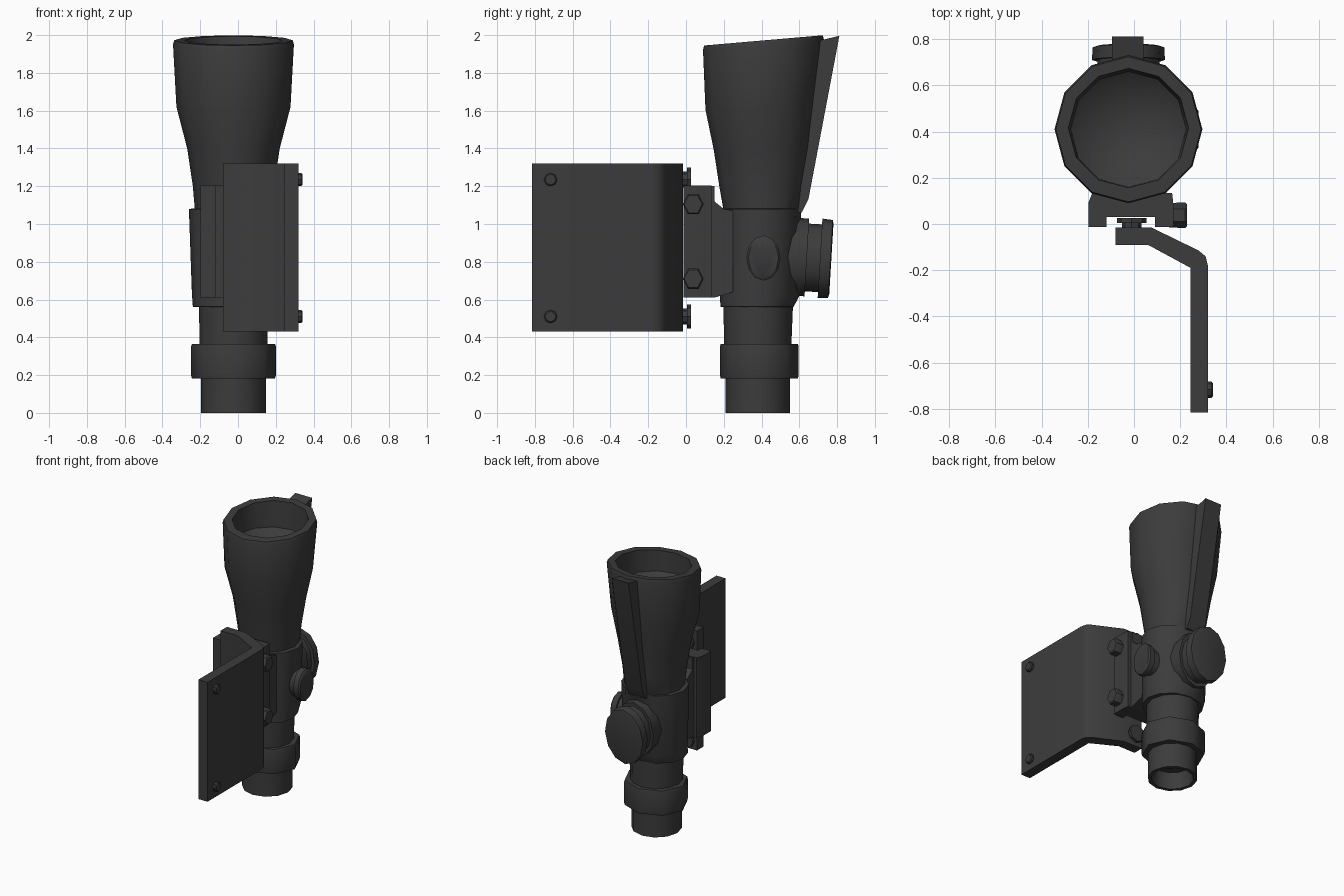
import bpy, bmesh, math
from mathutils import Matrix, Vector

black = bpy.data.materials.new("matte black")
black.diffuse_color = (0.045, 0.045, 0.045, 1)


def finish(name, bm, bevel=0, angle=40):
    bmesh.ops.recalc_face_normals(bm, faces=bm.faces)
    me = bpy.data.meshes.new(name)
    bm.to_mesh(me)
    bm.free()
    me.materials.append(black)
    ob = bpy.data.objects.new(name, me)
    bpy.context.collection.objects.link(ob)
    if bevel:
        m = ob.modifiers.new("edge", 'BEVEL')
        m.width, m.segments, m.limit_method = bevel, 1, 'ANGLE'
    bpy.ops.object.select_all(action='DESELECT')
    ob.select_set(True)
    bpy.context.view_layer.objects.active = ob
    bpy.ops.object.shade_smooth_by_angle(angle=math.radians(angle))
    return ob


def loft(name, rings, n=12, mat=None, angle=40):
    """Skin elliptical rings (z, centre y, rx, ry, slope of the ring plane)."""
    bm = bmesh.new()
    loops = []
    for z, cy, rx, ry, slope in rings:
        loop = []
        for i in range(n):
            a = 2 * math.pi * i / n
            dy = ry * math.sin(a)
            loop.append(bm.verts.new((rx * math.cos(a), cy + dy, z + slope * dy)))
        loops.append(loop)
    for a, b in zip(loops, loops[1:]):
        for i in range(n):
            j = (i + 1) % n
            bm.faces.new((a[i], a[j], b[j], b[i]))
    bm.faces.new(loops[0])
    bm.faces.new(loops[-1])
    bm.transform(mat if mat else Matrix.Translation((-0.024, 0, 0)))
    return finish(name, bm, angle=angle)


def extrude(name, pts, axis, lo, hi, bevel=0):
    """Extrude a closed outline: (x, y) along z, or (y, z) along x."""
    bm = bmesh.new()
    put = (lambda p, h: (p[0], p[1], h)) if axis == 'z' else (lambda p, h: (h, p[0], p[1]))
    a = [bm.verts.new(put(p, lo)) for p in pts]
    b = [bm.verts.new(put(p, hi)) for p in pts]
    bm.faces.new(a)
    bm.faces.new(b)
    for i in range(len(pts)):
        j = (i + 1) % len(pts)
        bm.faces.new((a[i], a[j], b[j], b[i]))
    return finish(name, bm, bevel)


def turned(name, base, direction, steps, n=12, stretch=1.0):
    """Stepped round part along a direction; steps are (distance, radius)."""
    d = Vector(direction).normalized()
    side = d.cross(Vector((0, 0, 1))).normalized()
    up = side.cross(d)
    mat = Matrix((side, up, d)).transposed().to_4x4()
    mat.translation = base
    return loft(name, [(h, 0, r, r * stretch, 0) for h, r in steps], n, mat)


# Main tube: hollow eyepiece, neck, wide body, flared bell and hollow mouth
loft("scope_tube", [
    (0.12, 0.38, 0.13, 0.13, 0), (0.0, 0.38, 0.145, 0.145, 0),
    (0.0, 0.38, 0.171, 0.171, 0), (0.2, 0.38, 0.171, 0.171, 0),
    (0.36, 0.38, 0.18, 0.178, 0), (0.56, 0.382, 0.182, 0.184, 0),
    (0.562, 0.376, 0.215, 0.194, 0), (0.63, 0.393, 0.22, 0.213, 0),
    (1.08, 0.397, 0.236, 0.213, 0), (1.082, 0.405, 0.205, 0.208, 0),
    (1.2, 0.402, 0.215, 0.225, 0.02), (1.4, 0.405, 0.245, 0.258, 0.03),
    (1.62, 0.395, 0.302, 0.292, 0.05), (1.95, 0.41, 0.32, 0.32, 0.086),
    (1.972, 0.41, 0.314, 0.314, 0.086), (1.972, 0.415, 0.26, 0.258, 0.086),
    (1.8, 0.41, 0.25, 0.25, 0), (1.72, 0.41, 0.15, 0.15, 0)])

# Focus ring above the eyepiece
loft("focus_ring", [
    (0.182, 0.388, 0.16, 0.16, 0), (0.182, 0.388, 0.22, 0.205, 0),
    (0.2, 0.388, 0.225, 0.208, 0), (0.35, 0.388, 0.225, 0.208, 0),
    (0.365, 0.388, 0.22, 0.205, 0), (0.365, 0.388, 0.16, 0.16, 0)], n=8, angle=50)

# Light strip along the back of the bell
extrude("light_strip", [(0.70, 1.97), (0.812, 1.996), (0.648, 1.13),
                        (0.612, 1.06), (0.56, 1.06), (0.60, 1.4), (0.66, 1.65)],
        'x', -0.095, 0.042)

# Adjustment knobs on the back and the right side
turned("back_knob", (-0.024, 0.52, 0.83), (0, 1, -0.06),
       [(0, 0.155), (0.12, 0.155), (0.12, 0.135), (0.19, 0.135),
        (0.19, 0.158), (0.245, 0.155), (0.25, 0.14)], stretch=1.33)
turned("side_knob", (0.1, 0.41, 0.82), (1, 0, 0),
       [(0, 0.075), (0.13, 0.075), (0.13, 0.09), (0.17, 0.09), (0.18, 0.08)],
       stretch=1.33)

# Slotted mounting block and its saddle under the tube
extrude("mount_block", [(-0.198, -0.012), (-0.12, -0.012), (-0.12, 0.03), (0.09, 0.03),
                        (0.09, -0.012), (0.17, -0.012), (0.17, 0.09), (0.165, 0.135),
                        (-0.18, 0.135), (-0.198, 0.09)], 'z', 0.61, 1.205)
extrude("mount_saddle", [(0.12, 0.61), (0.15, 0.61), (0.25, 0.64), (0.25, 1.07),
                         (0.2, 1.08), (0.15, 1.12), (0.15, 1.2), (0.12, 1.2)],
        'x', -0.16, 0.14)

# Bent bracket plate
extrude("bracket_plate", [(-0.08, -0.015), (0.075, -0.015), (0.28, -0.115), (0.31, -0.14),
                          (0.32, -0.18), (0.32, -0.815), (0.245, -0.815), (0.245, -0.19),
                          (0.06, -0.09), (-0.08, -0.09)], 'z', 0.432, 1.32)

# Clamp bolts on the mounting block
for z in (0.71, 1.105):
    turned("clamp_bolt", (0.15, 0.038, z), (1, 0, 0),
           [(0, 0.052), (0.07, 0.056), (0.08, 0.048)], n=6, stretch=1.1)

# Screws through the bracket
for z in (0.51, 1.235):
    turned("plate_screw", (0.3, -0.717, z), (1, 0, 0),
           [(0, 0.035), (0.035, 0.035), (0.042, 0.028)], n=8)
    turned("bracket_screw", (-0.01, -0.03, z), (0, 1, 0),
           [(0, 0.042), (0.035, 0.042), (0.035, 0.064), (0.056, 0.064)], n=8)
